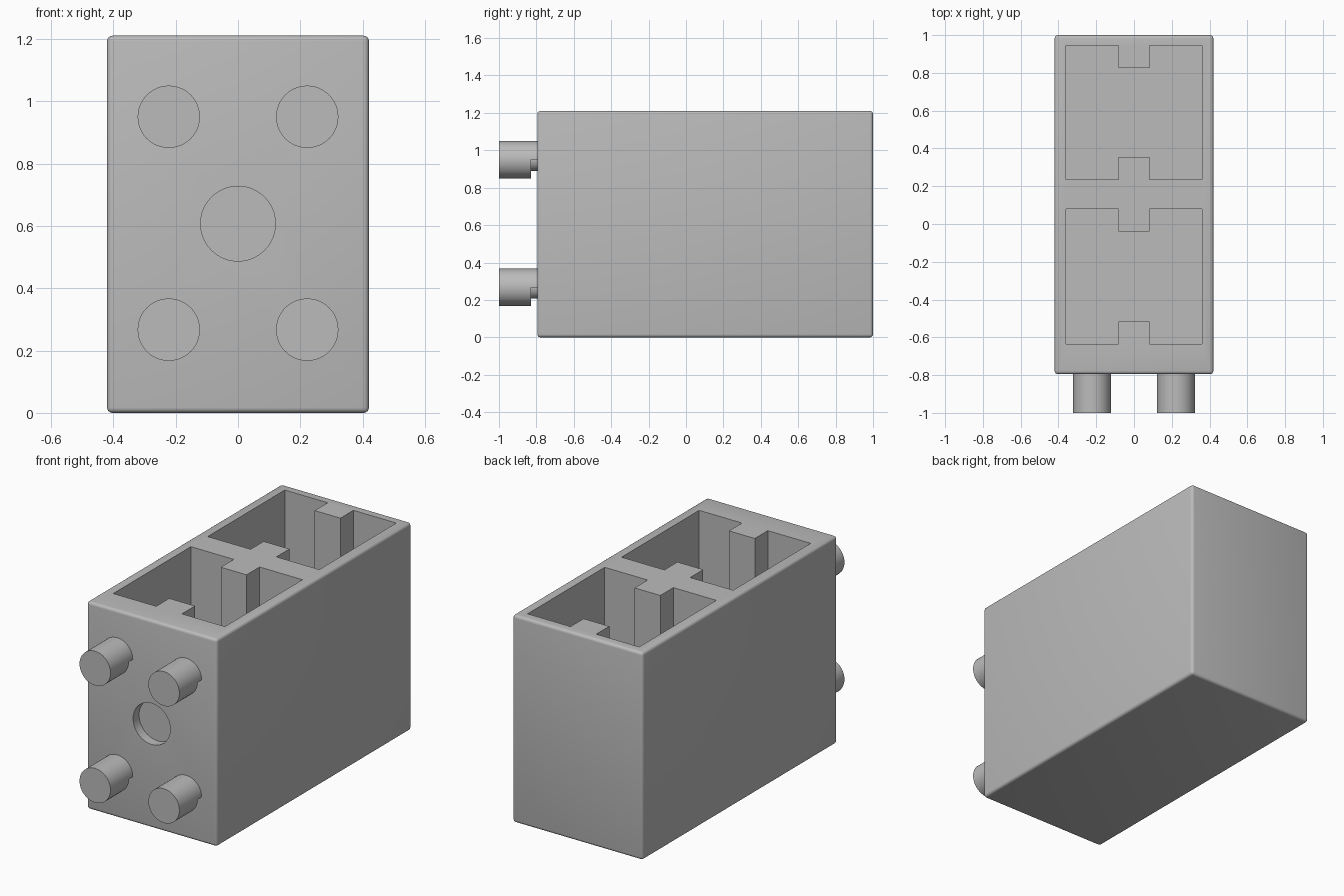
import bpy, bmesh, math
from mathutils import Vector

if "Cube" in bpy.data.objects:
    bpy.data.objects.remove(bpy.data.objects["Cube"])

grey = bpy.data.materials.new("plain grey")
grey.diffuse_color = (0.5, 0.5, 0.5, 1)
grey.use_nodes = True
grey.node_tree.nodes["Principled BSDF"].inputs["Base Color"].default_value = grey.diffuse_color

X, Y0, Y1, H = 0.42, -0.795, 1.0, 1.21


def make_object(name, bm):
    bmesh.ops.recalc_face_normals(bm, faces=bm.faces)
    mesh = bpy.data.meshes.new(name)
    bm.to_mesh(mesh)
    bm.free()
    mesh.materials.append(grey)
    ob = bpy.data.objects.new(name, mesh)
    bpy.context.collection.objects.link(ob)
    return ob


def prism(bm, outline, offset):
    """Solid made by extruding a closed outline along an offset."""
    face = bm.faces.new([bm.verts.new(p) for p in outline])
    ext = bmesh.ops.extrude_face_region(bm, geom=[face], use_keep_orig=True)
    moved = [g for g in ext["geom"] if isinstance(g, bmesh.types.BMVert)]
    bmesh.ops.translate(bm, verts=moved, vec=Vector(offset))


def arc(cx, y, cz, r, n, sweep=math.tau):
    """Points on an upright arc facing the front."""
    count = n if sweep == math.tau else n + 1
    return [(cx + r * math.cos(sweep * i / n), y, cz + r * math.sin(sweep * i / n))
            for i in range(count)]


def smooth(ob):
    bpy.ops.object.select_all(action='DESELECT')
    ob.select_set(True)
    bpy.context.view_layer.objects.active = ob
    bpy.ops.object.shade_smooth_by_angle(angle=math.radians(35))


# Block with softly rounded outer edges
bm = bmesh.new()
prism(bm, [(-X, Y0, 0), (X, Y0, 0), (X, Y1, 0), (-X, Y1, 0)], (0, 0, H))
bmesh.ops.bevel(bm, geom=bm.edges[:], offset=0.017, segments=4, profile=0.5, affect='EDGES')
block = make_object("block", bm)

# Two open pockets with ribs on their end walls, and a round recess in front
bm = bmesh.new()
for a, b in ((-0.635, 0.08), (0.235, 0.945)):
    w, r, d = 0.36, 0.083, 0.12
    half = [(r, a + d), (r, a), (w, a), (w, b), (r, b), (r, b - d)]
    outline = half + [(-x, y) for x, y in reversed(half)]
    prism(bm, [(x, y, 0.06) for x, y in outline], (0, 0, H))
prism(bm, arc(0, Y0 - 0.1, 0.607, 0.12, 64), (0, 0.155, 0))
cutter = make_object("pocket_cutter", bm)
cutter.hide_render = True
cutter.hide_viewport = True

cut = block.modifiers.new("pockets", 'BOOLEAN')
cut.operation = 'DIFFERENCE'
cut.solver = 'EXACT'
cut.object = cutter
bpy.context.view_layer.objects.active = block
block.select_set(True)
bpy.ops.object.modifier_apply(modifier=cut.name)
bpy.data.objects.remove(cutter)
smooth(block)

# Four front pegs, each undercut below its middle next to the block
for label, cz in (("lower", 0.267), ("upper", 0.95)):
    for side, cx in (("left", -0.222), ("right", 0.222)):
        bm = bmesh.new()
        prism(bm, arc(cx, -1, cz, 0.1, 48), (0, 0.17, 0))
        prism(bm, arc(cx, -0.83, cz, 0.1, 24, math.pi), (0, 0.04, 0))
        prism(bm, arc(cx, -0.84, cz, 0.06, 48), (0, 0.05, 0))
        smooth(make_object(f"{label}_{side}_peg", bm))
